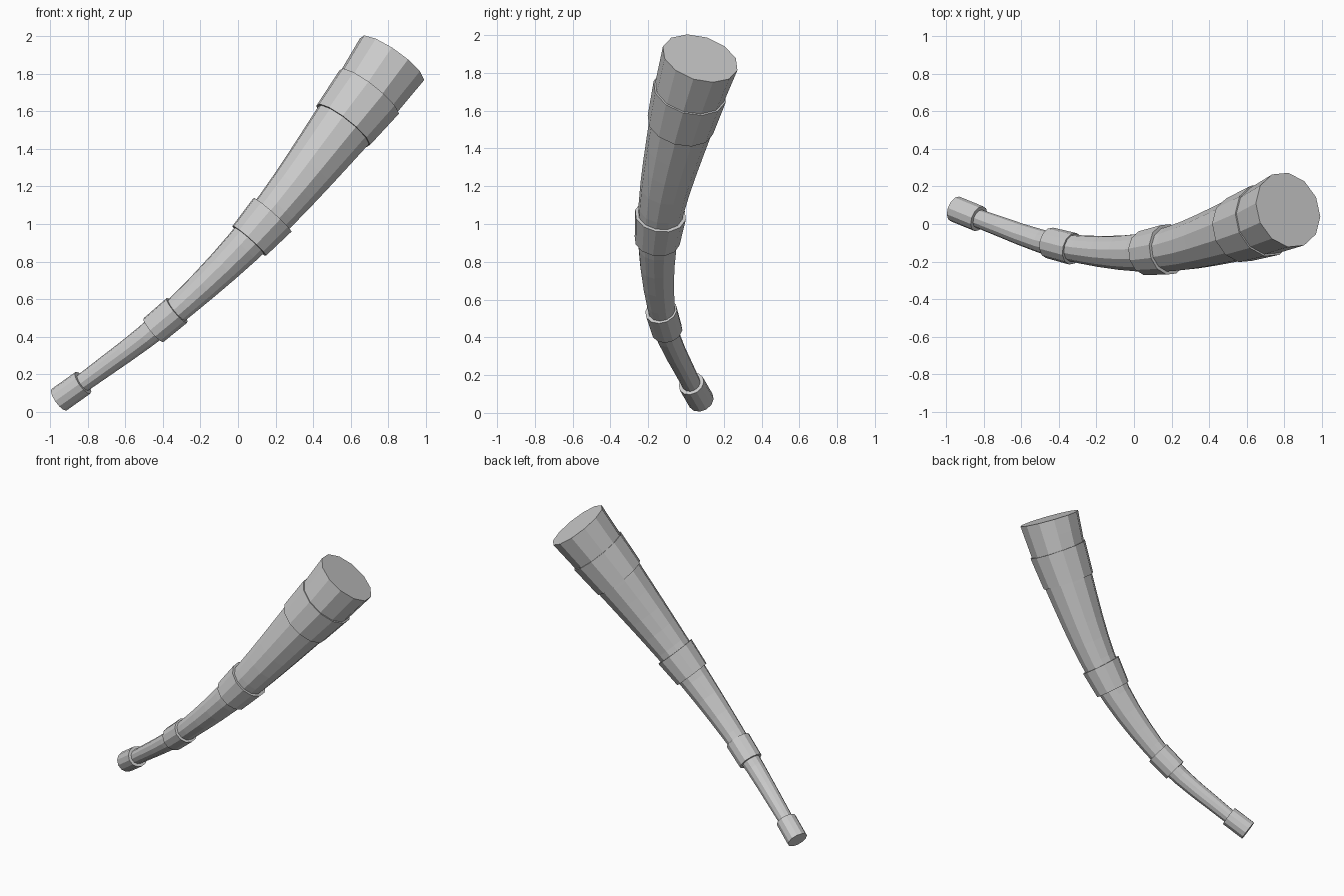
import bpy, bmesh, math
from mathutils import Vector

if "Cube" in bpy.data.objects:
    bpy.data.objects.remove(bpy.data.objects["Cube"])

SIDES = 12
REF = Vector((-0.165, -0.075, 0.122))   # direction of the first corner of each ring


def sweep(name, centres, radii, tangents):
    """Closed faceted tube through the given rings."""
    bm = bmesh.new()
    rings = []
    for c, r, t in zip(centres, radii, tangents):
        t = t.normalized()
        u = (REF - t * REF.dot(t)).normalized()
        v = t.cross(u)
        ring = []
        for i in range(SIDES):
            a = 2 * math.pi * i / SIDES
            ring.append(bm.verts.new(c + r * (math.cos(a) * u + math.sin(a) * v)))
        rings.append(ring)
    for a, b in zip(rings, rings[1:]):
        for i in range(SIDES):
            j = (i + 1) % SIDES
            bm.faces.new((a[i], a[j], b[j], b[i]))
    bm.faces.new(rings[0][::-1])
    bm.faces.new(rings[-1])
    bmesh.ops.recalc_face_normals(bm, faces=bm.faces)
    mesh = bpy.data.meshes.new(name)
    bm.to_mesh(mesh)
    bm.free()
    ob = bpy.data.objects.new(name, mesh)
    bpy.context.collection.objects.link(ob)
    return ob


# Horn centre line with radius: x, y, z, r
path = [
    (-0.952, 0.080, 0.065, 0.045),
    (-0.825, 0.028, 0.155, 0.050),
    (-0.388, -0.118, 0.487, 0.068),
    (0.122, -0.145, 0.980, 0.112),
    (0.630, -0.005, 1.613, 0.180),
    (0.820, 0.075, 1.877, 0.207),
]
pts = [Vector(p) for p in path]
n = len(pts)

# Smooth spline through the path, spaced by chord length
ks = [0.0]
for a, b in zip(pts, pts[1:]):
    ks.append(ks[-1] + (b - a).length)
slopes = []
for i in range(n):
    lo, hi = max(i - 1, 0), min(i + 1, n - 1)
    slopes.append((pts[hi] - pts[lo]) / (ks[hi] - ks[lo]))

fine = []
for i in range(n - 1):
    d = ks[i + 1] - ks[i]
    steps = max(2, round(d / 0.13))
    for s in range(steps):
        t = s / steps
        fine.append((2*t**3 - 3*t**2 + 1) * pts[i] + (t**3 - 2*t**2 + t) * d * slopes[i]
                    + (3*t**2 - 2*t**3) * pts[i + 1] + (t**3 - t**2) * d * slopes[i + 1])
fine.append(pts[-1])
centres = [p.to_3d() for p in fine]
tangents = [centres[min(i + 1, len(fine) - 1)] - centres[max(i - 1, 0)] for i in range(len(fine))]
sweep("horn_body", centres, [p[3] for p in fine], tangents)

# Bands around the horn: start centre, end centre, start radius, end radius
bands = [
    ("tip_band", (-0.952, 0.080, 0.065), (-0.825, 0.028, 0.155), 0.070, 0.070),
    ("lower_band", (-0.450, -0.100, 0.435), (-0.325, -0.132, 0.540), 0.083, 0.086),
    ("middle_band", (0.060, -0.153, 0.910), (0.183, -0.135, 1.048), 0.121, 0.137),
    ("upper_band", (0.560, -0.030, 1.525), (0.698, 0.020, 1.702), 0.180, 0.199),
]
for name, a, b, ra, rb in bands:
    a, b = Vector(a), Vector(b)
    sweep(name, [a, b], [ra, rb], [b - a, b - a])
